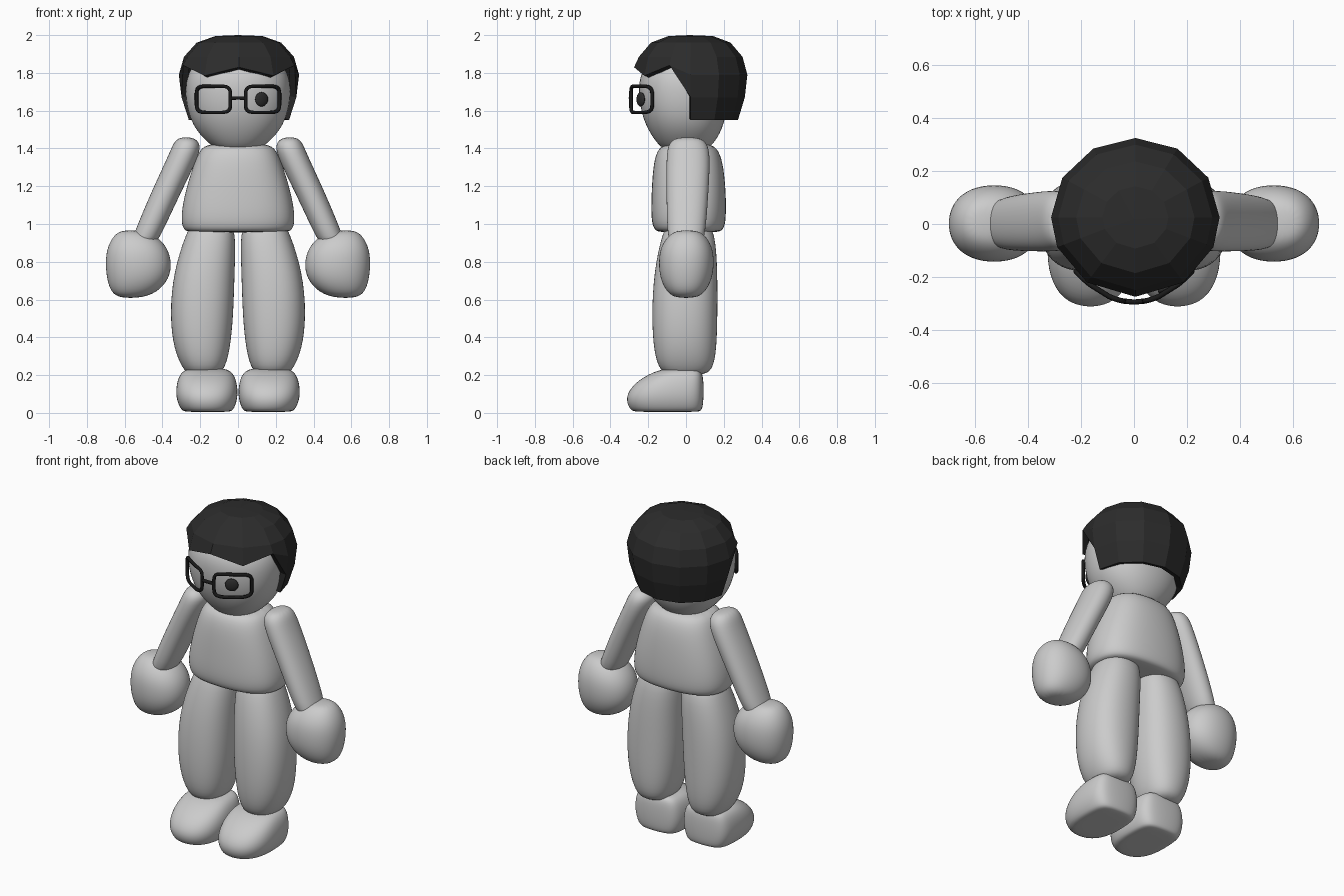
import bpy, bmesh, math

cube = bpy.data.objects.get("Cube")
if cube:
    bpy.data.objects.remove(cube, do_unlink=True)


def material(name, value):
    m = bpy.data.materials.new(name)
    m.use_nodes = True
    col = (value, value, value, 1)
    m.diffuse_color = col
    m.node_tree.nodes["Principled BSDF"].inputs["Base Color"].default_value = col
    return m


PALE = material("pale_grey", 0.6)
HAIR = material("hair_black", 0.025)
FRAME = material("frame_black", 0.01)
EYE = material("eye_dark", 0.025)


def add_object(name, bm, mat, smooth=True):
    me = bpy.data.meshes.new(name)
    bm.to_mesh(me)
    bm.free()
    me.materials.append(mat)
    for p in me.polygons:
        p.use_smooth = smooth
    ob = bpy.data.objects.new(name, me)
    bpy.context.collection.objects.link(ob)
    return ob


def loft(name, rings, front=2.2, back=2.2, side=1, n=16):
    """Soft body through rings of (z, x0, x1, y0, y1); front/back set how boxy each half is."""
    bm = bmesh.new()
    loops = []
    for z, x0, x1, y0, y1 in rings:
        loop = []
        for i in range(n):
            a = math.tau * i / n
            c, s = math.cos(a), math.sin(a)
            e = 2 / (back if s > 0 else front)
            u = math.copysign(abs(c) ** e, c) * 1.02
            v = math.copysign(abs(s) ** e, s) * 1.02
            x = (x0 + x1) / 2 + u * (x1 - x0) / 2
            y = (y0 + y1) / 2 + v * (y1 - y0) / 2
            loop.append(bm.verts.new((side * x, y, z)))
        loops.append(loop)
    for a, b in zip(loops, loops[1:]):
        for i in range(n):
            j = (i + 1) % n
            bm.faces.new((a[i], a[j], b[j], b[i]))
    bm.faces.new(loops[0][::-1])
    bm.faces.new(loops[-1])
    bmesh.ops.recalc_face_normals(bm, faces=bm.faces[:])
    ob = add_object(name, bm, PALE)
    ob.modifiers.new("Smooth", "SUBSURF").levels = 2
    ob.modifiers["Smooth"].render_levels = 2
    return ob


# Torso and head
loft("torso", [(z, -w, w, f, b) for z, w, f, b in (
    (0.955, 0.25, -0.13, 0.16), (0.965, 0.29, -0.17, 0.2), (1.03, 0.303, -0.185, 0.212),
    (1.15, 0.285, -0.183, 0.212), (1.3, 0.24, -0.175, 0.2), (1.39, 0.205, -0.155, 0.175),
    (1.43, 0.16, -0.11, 0.13))], 2.5, 2.5)
loft("head", [(z, -w, w, f, b) for z, w, f, b in (
    (1.385, 0.07, -0.08, 0.07), (1.4, 0.13, -0.135, 0.13), (1.5, 0.23, -0.205, 0.195),
    (1.6, 0.268, -0.24, 0.215), (1.7, 0.28, -0.252, 0.225), (1.8, 0.27, -0.245, 0.22),
    (1.89, 0.2, -0.17, 0.16), (1.93, 0.1, -0.08, 0.08))])

# Limbs
ARM = [(0.88, 0.46, 0.56, -0.06, 0.06), (0.9, 0.425, 0.572, -0.1, 0.1),
       (1.15, 0.312, 0.468, -0.103, 0.118), (1.37, 0.2, 0.365, -0.105, 0.13),
       (1.43, 0.2, 0.342, -0.09, 0.11), (1.46, 0.24, 0.31, -0.05, 0.07)]
HAND = [(0.608, 0.52, 0.62, -0.05, 0.05), (0.635, 0.43, 0.672, -0.1, 0.1),
        (0.71, 0.362, 0.695, -0.138, 0.14), (0.8, 0.35, 0.703, -0.146, 0.15),
        (0.88, 0.375, 0.692, -0.135, 0.14), (0.945, 0.44, 0.655, -0.09, 0.1),
        (0.967, 0.53, 0.61, -0.04, 0.05)]
LEG = [(0.2, 0.12, 0.25, -0.08, 0.08), (0.22, 0.075, 0.285, -0.14, 0.14),
       (0.33, 0.042, 0.34, -0.172, 0.162), (0.52, 0.024, 0.362, -0.182, 0.167),
       (0.75, 0.018, 0.342, -0.17, 0.167), (0.96, 0.01, 0.272, -0.125, 0.155),
       (1.03, 0.05, 0.23, -0.08, 0.1)]
FOOT = [(0.005, 0.05, 0.27, -0.26, 0.06), (0.01, 0.025, 0.3, -0.295, 0.085),
        (0.08, 0, 0.33, -0.325, 0.092), (0.16, 0.005, 0.325, -0.275, 0.092),
        (0.22, 0.03, 0.3, -0.17, 0.085), (0.238, 0.08, 0.25, -0.09, 0.06)]
for label, side in (("left", 1), ("right", -1)):
    loft(label + "_arm", ARM, side=side)
    loft(label + "_hand", HAND, side=side)
    loft(label + "_leg", LEG, 2.3, 2.3, side)
    loft(label + "_foot", FOOT, 2.3, 4, side)

# Faceted hair: full crown, wavy fringe, long back and sides
angles = [0, 30, 60, 90, 120, 150, 180, 202, 235, 270, 305, 338]
fringe = {202: 1.84, 235: 1.785, 270: 1.83, 305: 1.785, 338: 1.84}
bm = bmesh.new()


def hair_ring(z, r, angs):
    ring = []
    for a in angs:
        t = math.radians(a)
        ring.append(bm.verts.new((r * 1.04 * math.cos(t) + 0.005, 0.025 + r * 0.98 * math.sin(t),
                                  fringe.get(a, z) if z == 1.79 else z)))
    return ring


crown = bm.verts.new((0, 0.02, 2.0))
top = [hair_ring(z, r, angles) for z, r in ((1.995, 0.12), (1.96, 0.215), (1.885, 0.28), (1.79, 0.306))]
low = [top[-1][:7]] + [hair_ring(z, r, angles[:7]) for z, r in ((1.67, 0.292), (1.55, 0.255))]
for i in range(len(angles)):
    j = (i + 1) % len(angles)
    bm.faces.new((crown, top[0][i], top[0][j]))
    for a, b in zip(top, top[1:]):
        bm.faces.new((a[i], b[i], b[j], a[j]))
for a, b in zip(low, low[1:]):
    for i in range(6):
        bm.faces.new((a[i], b[i], b[i + 1], a[i + 1]))
# Sideburn corners
bm.faces.new((top[-1][11], low[1][0], top[-1][0]))
bm.faces.new((top[-1][6], low[1][6], top[-1][7]))
hair = add_object("hair", bm, HAIR, smooth=False)
shell = hair.modifiers.new("Thickness", "SOLIDIFY")
shell.thickness = 0.035
shell.offset = -1


# Glasses: rounded frames wrapped around the face, joined by a bridge
def wire(name, points, closed):
    cu = bpy.data.curves.new(name, "CURVE")
    cu.dimensions = "3D"
    cu.bevel_depth = 0.01
    cu.bevel_resolution = 1
    cu.use_fill_caps = True
    sp = cu.splines.new("POLY")
    sp.points.add(len(points) - 1)
    for p, (x, z) in zip(sp.points, points):
        p.co = (x, -0.295 + 2.4 * x * x, z, 1)
    sp.use_cyclic_u = closed
    cu.materials.append(FRAME)
    ob = bpy.data.objects.new(name, cu)
    bpy.context.collection.objects.link(ob)


def rounded(t, half):
    return math.copysign(abs(t) ** 0.4, t) * half


for label, side in (("left", 1), ("right", -1)):
    turn = [math.tau * (i + 0.5) / 32 for i in range(32)]
    wire(label + "_lens_frame", [(side * (0.13 + rounded(math.cos(a), 0.09)),
                                  1.66 + rounded(math.sin(a), 0.07)) for a in turn], True)
wire("glasses_bridge", [(-0.04, 1.665), (0, 1.667), (0.04, 1.665)], False)

# Single eye behind the left lens
bm = bmesh.new()
bmesh.ops.create_uvsphere(bm, u_segments=20, v_segments=10, radius=0.038)
eye = add_object("left_eye", bm, EYE)
eye.scale = (1, 0.4, 1)
eye.location = (0.125, -0.24, 1.66)
eye.rotation_euler = (0, 0, math.radians(28))
